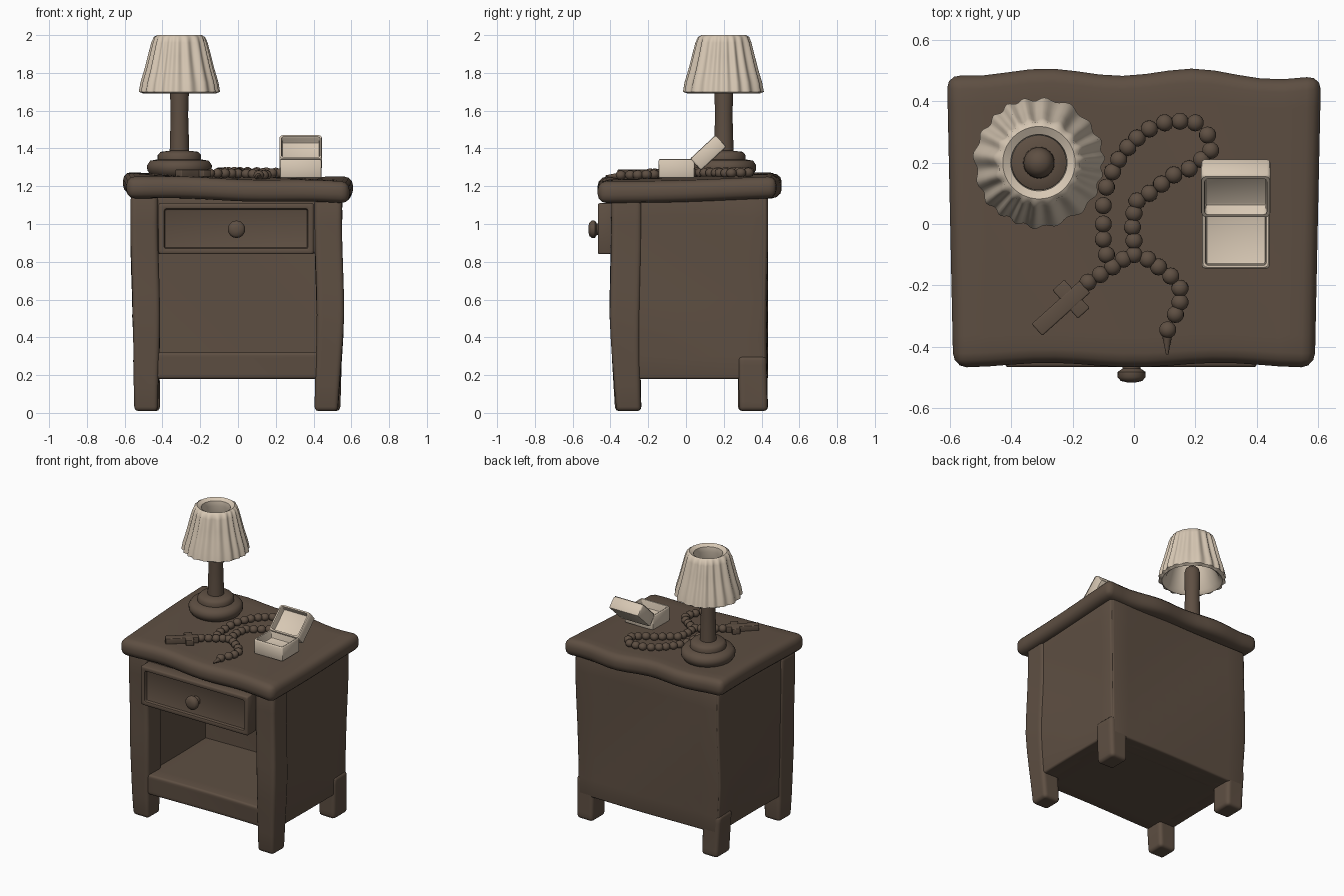
import bpy, bmesh, math
from math import sin, cos, pi
from mathutils import Vector, Matrix

if "Cube" in bpy.data.objects:
    bpy.data.objects.remove(bpy.data.objects["Cube"])


def material(name, rgb):
    m = bpy.data.materials.new(name)
    m.diffuse_color = (*rgb, 1)
    m.use_nodes = True
    m.node_tree.nodes["Principled BSDF"].inputs["Base Color"].default_value = m.diffuse_color
    return m


BROWN = material("dark wood", (0.112, 0.078, 0.055))
CREAM = material("cream", (0.68, 0.575, 0.455))


def finish(bm, name, mat, angle=40):
    bmesh.ops.recalc_face_normals(bm, faces=bm.faces[:])
    me = bpy.data.meshes.new(name)
    bm.to_mesh(me)
    bm.free()
    me.materials.append(mat)
    ob = bpy.data.objects.new(name, me)
    bpy.context.collection.objects.link(ob)
    bpy.ops.object.select_all(action='DESELECT')
    ob.select_set(True)
    bpy.context.view_layer.objects.active = ob
    bpy.ops.object.shade_smooth_by_angle(angle=math.radians(angle))
    return ob


def clamp(t):
    return max(0.0, min(1.0, t))


def body_warp(v):
    # hand-carved wobble, with feet tapering toward the floor
    x, y, z = v
    f = clamp(1 - z / 0.5)
    s = 1 if x > 0 else -1
    v.x -= s * 0.022 * f * clamp((abs(x) - 0.42) / 0.13)
    v.y += 0.03 * f * clamp((-y - 0.25) / 0.15)
    v.x += 0.006 * sin(6 * z + 4 * y) - 0.004
    v.y += 0.005 * sin(5 * z + 5 * x)


def surface(x, y):
    return 1.25 - 0.025 * x + 0.025 * y


def top_warp(v):
    # uneven, tilted slab outline
    x, y, z = v
    v.z += surface(x, y) - 1.25 + 0.004 * sin(9 * x + 5 * y)
    v.x *= 1 + 0.035 * clamp(y + 0.45) - 0.025
    if y > 0:
        v.y += (0.012 * sin(13 * x - 1) - 0.045 * max(0, x - 0.2)) * y / 0.5
    else:
        v.y += 0.008 * cos(11 * x) * y / 0.5


def block(name, lo, hi, bevel=0.015, warp=body_warp, cuts=8, mat=BROWN):
    bm = bmesh.new()
    lo, hi = Vector(lo), Vector(hi)
    bmesh.ops.create_cube(bm, size=1)
    for v in bm.verts:
        v.co = Vector(((lo[i] + hi[i]) / 2 + v.co[i] * (hi[i] - lo[i]) for i in range(3)))
    bmesh.ops.bevel(bm, geom=bm.edges[:], offset=bevel, segments=3, profile=0.5, affect='EDGES')
    long = [e for e in bm.edges if e.calc_length() > 0.1]
    bmesh.ops.subdivide_edges(bm, edges=long, cuts=cuts, use_grid_fill=True)
    if warp:
        for v in bm.verts:
            warp(v.co)
    return finish(bm, name, mat)


def tray(name, size, rim, depth, matrix, mat, bevel):
    # box with one recessed face (local +z), then placed by matrix
    bm = bmesh.new()
    bmesh.ops.create_cube(bm, size=1, matrix=Matrix.Diagonal((*size, 1)))
    top = max(bm.faces, key=lambda f: f.calc_center_median().z)
    bmesh.ops.inset_region(bm, faces=[top], thickness=rim)
    r = bmesh.ops.extrude_face_region(bm, geom=[top])
    verts = [g for g in r['geom'] if isinstance(g, bmesh.types.BMVert)]
    bmesh.ops.delete(bm, geom=[top], context='FACES_ONLY') if top.is_valid else None
    bmesh.ops.translate(bm, verts=verts, vec=(0, 0, -depth))
    bmesh.ops.bevel(bm, geom=bm.edges[:], offset=bevel, segments=2, profile=0.5, affect='EDGES')
    bm.transform(matrix)
    return finish(bm, name, mat)


def lathe(name, profile, centre, mat, seg=48, ripple=None):
    bm = bmesh.new()
    rings = []
    for i, (r, z) in enumerate(profile):
        ring = []
        for k in range(seg):
            a = 2 * pi * k / seg
            rr = r + (ripple(a, i) if ripple else 0)
            ring.append(bm.verts.new((centre[0] + rr * cos(a), centre[1] + rr * sin(a), z)))
        rings.append(ring)
    closed = profile[0] == profile[-1]
    for a, b in zip(rings, rings[1:]):
        for k in range(seg):
            n = (k + 1) % seg
            bm.faces.new((a[k], a[n], b[n], b[k]))
    if closed:
        bmesh.ops.remove_doubles(bm, verts=bm.verts[:], dist=0.0001)
    else:
        bm.faces.new(rings[0][::-1])
        bm.faces.new(rings[-1])
    return finish(bm, name, mat, 50)


# table top
block("table_top", (-0.605, -0.46, 1.135), (0.605, 0.495, 1.25), 0.045, top_warp, 14)

# cabinet: posts, back feet, side panels
for s, side in ((-1, "left"), (1, "right")):
    def span(a, b):
        return sorted((s * a, s * b))
    (a, b), (c, d) = span(0.415, 0.56), span(0.44, 0.55)
    block(side + "_front_post", (a, -0.40, 0.01), (b, -0.24, 1.15), 0.022)
    block(side + "_back_foot", (a, 0.28, 0.01), (b, 0.43, 0.30), 0.022)
    block(side + "_panel", (c, -0.38, 0.18), (d, 0.425, 1.15), 0.012)

# cabinet: back, floor, drawer housing
block("back_panel", (-0.54, 0.28, 0.18), (0.54, 0.43, 1.15), 0.012)
block("shelf_floor", (-0.50, -0.39, 0.18), (0.50, 0.40, 0.32), 0.015)
block("drawer_housing", (-0.50, -0.38, 0.845), (0.50, 0.40, 1.15), 0.012)

# drawer front with recessed panel, and knob
face_front = Matrix.Rotation(pi / 2, 4, 'X')
tray("drawer_front", (0.82, 0.27, 0.10), 0.045, 0.022,
     Matrix.Translation((-0.01, -0.417, 0.975)) @ face_front, BROWN, 0.009)
knob = lathe("drawer_knob", [(0.03, 0.0), (0.03, 0.035), (0.045, 0.045), (0.046, 0.062),
                             (0.035, 0.075), (0.012, 0.08)], (0, 0), BROWN, 24)
knob.data.transform(Matrix.Translation((-0.008, -0.437, 0.972)) @ face_front)

# lamp base and stem
LAMP = (-0.31, 0.2)
lathe("lamp_base", [(0.12, 1.24), (0.155, 1.262), (0.17, 1.285), (0.172, 1.31), (0.155, 1.335),
                    (0.115, 1.342), (0.115, 1.365), (0.10, 1.382), (0.05, 1.388)], LAMP, BROWN)
lathe("lamp_stem", [(0.052, 1.37), (0.05, 1.45), (0.046, 1.58), (0.05, 1.70), (0.05, 1.74),
                    (0.042, 1.77), (0.025, 1.785), (0.006, 1.79)], LAMP, BROWN, 32)


# pleated shade with a thick open wall
def pleat(a, i):
    amount = (0, 0.006, 0.007, 0.007, 0.007, 0.006, 0.002, 0, 0, 0, 0, 0)[i]
    return amount * (sin(19 * a + 1.5 * sin(3 * a)) + 0.4 * sin(7 * a))


lathe("lamp_shade", [(0.19, 1.69), (0.209, 1.70), (0.199, 1.75), (0.178, 1.82), (0.16, 1.89),
                     (0.143, 1.96), (0.134, 1.99), (0.118, 2.0), (0.092, 1.985), (0.088, 1.95),
                     (0.165, 1.71), (0.19, 1.69)], LAMP, CREAM, 152, pleat)

# open jewellery box
tray("box_base", (0.22, 0.19, 0.10), 0.018, 0.055,
     Matrix.Translation((0.332, -0.05, 1.293)), CREAM, 0.009)
tray("box_lid", (0.226, 0.185, 0.085), 0.018, 0.045,
     Matrix.Translation((0.332, 0.118, 1.377)) @ Matrix.Rotation(math.radians(43), 4, 'X'),
     CREAM, 0.011)

# bead string: loop, tail and the strand to the cross
loop = [(-.09, -.10), (-.10, -.05), (-.10, 0), (-.10, .06), (-.09, .12), (-.07, .17), (-.05, .21),
        (-.02, .25), (.01, .28), (.05, .31), (.10, .33), (.15, .335), (.20, .33), (.24, .29),
        (.25, .24), (.22, .21), (.18, .18), (.13, .16), (.09, .13), (.05, .10), (.01, .075),
        (0, .035), (-.005, -.01), (0, -.055), (0, -.10)]
tail = [(.045, -.115), (.08, -.14), (.12, -.17), (.15, -.21), (.15, -.255), (.135, -.295), (.11, -.345)]
strand = [(-.15, -.19), (-.11, -.165), (-.07, -.14), (-.035, -.115)]
bm = bmesh.new()
for x, y in loop + tail + strand:
    m = Matrix.Translation((x, y, surface(x, y) + 0.02)) @ Matrix.Diagonal((1, 1, 0.9, 1))
    bmesh.ops.create_uvsphere(bm, u_segments=14, v_segments=10, radius=0.028, matrix=m)
tip = Matrix.Translation((.108, -.39, surface(.1, -.39) + 0.016)) @ Matrix.Rotation(pi / 2, 4, 'X')
bmesh.ops.create_cone(bm, cap_ends=True, segments=12, radius1=0.018, radius2=0.004, depth=0.07, matrix=tip)
finish(bm, "beads", BROWN)

# cross
turn = Matrix.Translation((-.205, -.245, 1.268)) @ Matrix.Rotation(math.radians(42), 4, 'Z')
for name, lo, hi in (("cross_long_bar", (-.15, -.026, -.02), (.06, .026, .02)),
                     ("cross_short_bar", (-.026, -.062, -.019), (.026, .062, .019))):
    block(name, lo, hi, 0.005, None, 2).data.transform(turn)
